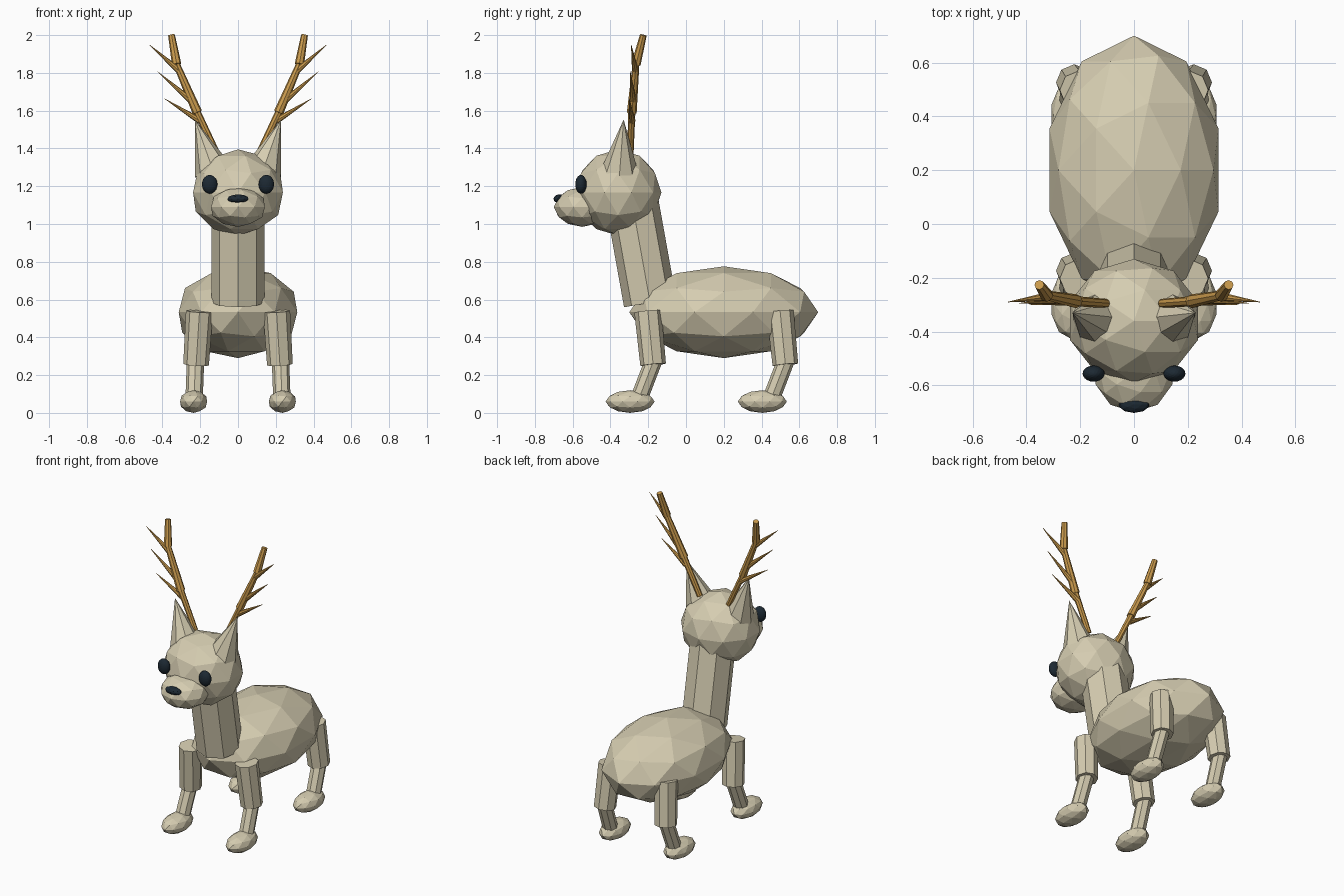
import bpy
from mathutils import Vector

if "Cube" in bpy.data.objects:
    bpy.data.objects.remove(bpy.data.objects["Cube"])


def material(name, rgb):
    m = bpy.data.materials.new(name)
    m.diffuse_color = (*rgb, 1)
    m.use_nodes = True
    m.node_tree.nodes["Principled BSDF"].inputs["Base Color"].default_value = m.diffuse_color
    return m


FUR = material("cream_fur", (0.67, 0.61, 0.44))
HORN = material("golden_horn", (0.60, 0.33, 0.075))
DARK = material("dark_blue_black", (0.012, 0.022, 0.033))


def ball(name, centre, radii, mat, subdivisions=2):
    """Faceted ellipsoid."""
    bpy.ops.mesh.primitive_ico_sphere_add(subdivisions=subdivisions, radius=1, location=centre)
    ob = bpy.context.object
    ob.name = name
    ob.scale = radii
    ob.data.materials.append(mat)
    return ob


def limb(name, start, end, r1, r2, mat, sides=8):
    """Tapered prism from start to end."""
    a, b = Vector(start), Vector(end)
    d = b - a
    bpy.ops.mesh.primitive_cone_add(vertices=sides, radius1=r1, radius2=r2,
                                    depth=d.length, location=(a + b) / 2)
    ob = bpy.context.object
    ob.name = name
    # tilt straight from vertical so the facets do not twist
    ob.rotation_mode = 'QUATERNION'
    ob.rotation_quaternion = Vector((0, 0, 1)).rotation_difference(d)
    ob.data.materials.append(mat)
    return ob


# Body, neck and head
ball("body", (0, 0.2, 0.533), (0.33, 0.5, 0.243), FUR)
limb("neck", (0, -0.19, 0.584), (0, -0.288, 1.13), 0.14, 0.14, FUR)
ball("head", (0, -0.36, 1.167), (0.25, 0.23, 0.228), FUR)
ball("snout", (0, -0.55, 1.09), (0.15, 0.15, 0.105), FUR)
ball("nose", (0, -0.67, 1.133), (0.058, 0.032, 0.024), DARK)

for side, s in (("left", 1), ("right", -1)):
    ball(f"eye_{side}", (0.15 * s, -0.556, 1.21), (0.041, 0.03, 0.05), DARK, 3)
    limb(f"ear_{side}", (0.132 * s, -0.352, 1.28), (0.228 * s, -0.33, 1.553), 0.1, 0, FUR)

    # Antler beam in three tapered pieces
    beam = [(0.105, -0.295, 1.36), (0.215, -0.287, 1.59),
            (0.325, -0.265, 1.845), (0.352, -0.226, 2.0)]
    radii = [(0.017, 0.019), (0.026, 0.018), (0.025, 0.018)]
    for i, (r1, r2) in enumerate(radii):
        a, b = ((x * s, y, z) for x, y, z in beam[i:i + 2])
        limb(f"antler_beam_{side}_{i + 1}", a, b, r1, r2, HORN)

    # Antler tines pointing outward
    tines = [((0.2, -0.285, 1.545), (0.388, -0.3, 1.663)),
             ((0.25, -0.28, 1.655), (0.427, -0.295, 1.807)),
             ((0.31, -0.268, 1.81), (0.468, -0.29, 1.948))]
    for i, (a, b) in enumerate(tines):
        limb(f"antler_tine_{side}_{i + 1}", (a[0] * s, *a[1:]), (b[0] * s, *b[1:]),
             0.018, 0.001, HORN)

    # Legs: upper, lower and foot, repeated front and back
    for end, dy in (("front", 0), ("back", 0.7)):
        limb(f"{end}_upper_leg_{side}", (0.222 * s, -0.174 + dy, 0.255),
             (0.204 * s, -0.202 + dy, 0.538), 0.068, 0.072, FUR)
        limb(f"{end}_lower_leg_{side}", (0.232 * s, -0.245 + dy, 0.085),
             (0.225 * s, -0.172 + dy, 0.275), 0.046, 0.046, FUR)
        ball(f"{end}_foot_{side}", (0.235 * s, -0.296 + dy, 0.06), (0.075, 0.13, 0.06), FUR)
